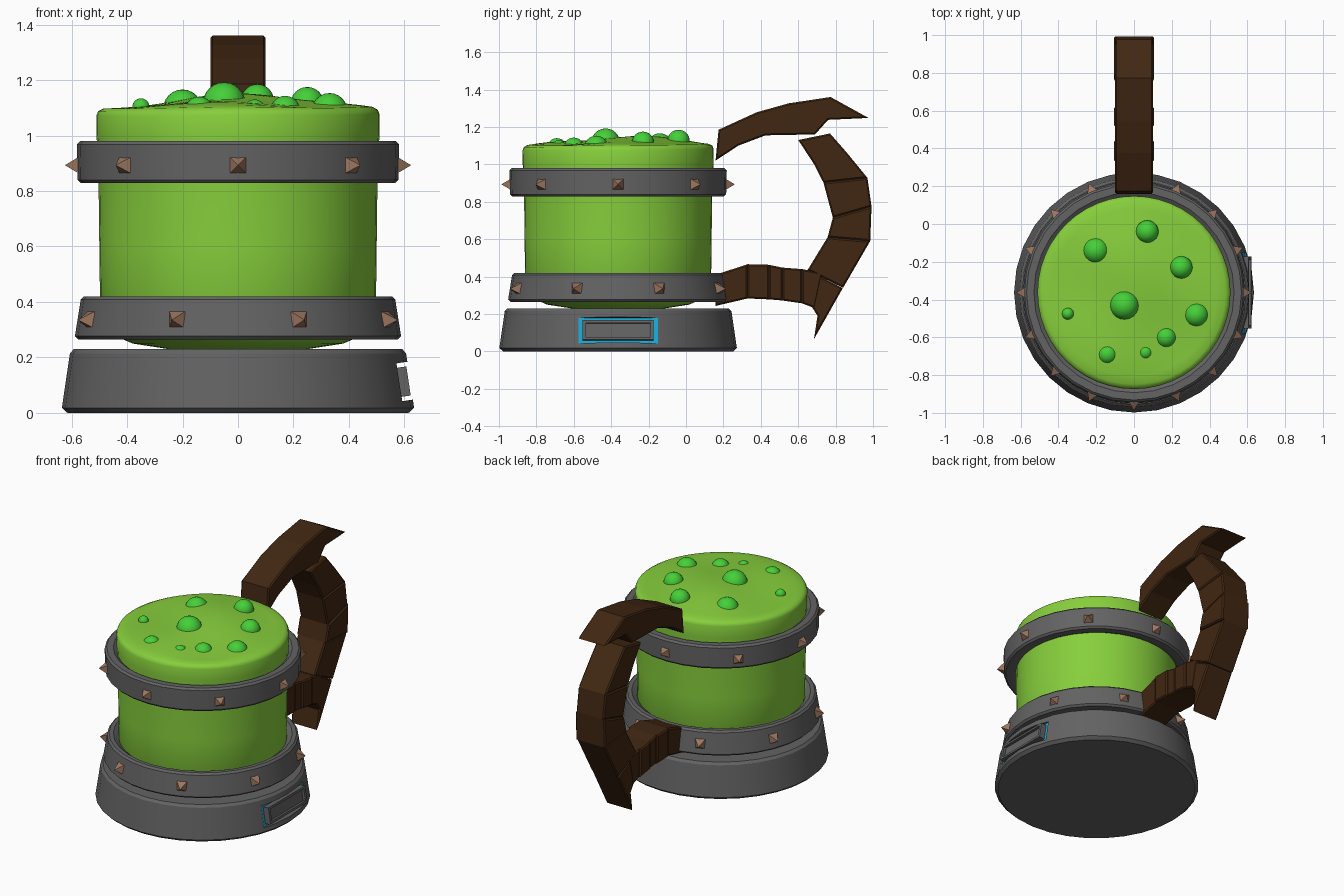
import bpy, bmesh, math
from mathutils import Matrix, Vector

if "Cube" in bpy.data.objects:
    bpy.data.objects.remove(bpy.data.objects["Cube"])

CY = -0.363  # mug axis


def mat(name, c):
    m = bpy.data.materials.new(name)
    m.diffuse_color = (*c, 1)
    m.use_nodes = True
    m.node_tree.nodes["Principled BSDF"].inputs["Base Color"].default_value = m.diffuse_color
    return m


GREY = mat("dark grey metal", (0.125, 0.125, 0.125))
GREEN = mat("slime green", (0.24, 0.62, 0.045))
BUBBLE = mat("bubble green", (0.06, 0.63, 0.04))
BROWN = mat("dark brown horn", (0.052, 0.020, 0.006))
COPPER = mat("copper spike", (0.33, 0.18, 0.115))
CYAN = mat("cyan glow", (0.01, 0.40, 0.68))


def finish(bm, name, mats, smooth=None):
    bmesh.ops.recalc_face_normals(bm, faces=bm.faces)
    me = bpy.data.meshes.new(name)
    bm.to_mesh(me)
    bm.free()
    ob = bpy.data.objects.new(name, me)
    bpy.context.collection.objects.link(ob)
    for m in mats:
        me.materials.append(m)
    if smooth:
        bpy.ops.object.select_all(action='DESELECT')
        ob.select_set(True)
        bpy.context.view_layer.objects.active = ob
        bpy.ops.object.shade_smooth_by_angle(angle=math.radians(smooth))
    return ob


def lathe(name, profile, mats, n=32, closed=False, warp=None, smooth=30):
    """Revolve (r, z) points around the mug axis; r = 0 makes a pole."""
    bm = bmesh.new()
    rings = []
    for r, z in profile:
        ring = []
        for i in range(1 if r == 0 else n):
            a = 2 * math.pi * i / n
            x, y = r * math.sin(a), -r * math.cos(a)
            ring.append(bm.verts.new((x, y + CY, z + (warp(x, y, z) if warp else 0))))
        rings.append(ring)
    pairs = list(zip(rings, rings[1:]))
    if closed:
        pairs.append((rings[-1], rings[0]))
    for a, b in pairs:
        for i in range(n):
            j = (i + 1) % n
            quad = [a[i % len(a)], a[j % len(a)], b[j % len(b)], b[i % len(b)]]
            bm.faces.new(list(dict.fromkeys(quad)))
    return finish(bm, name, mats, smooth)


def prism(name, pts, half, bevel=0.008):
    """Extrude a (y, z) outline across x, with chamfered edges."""
    bm = bmesh.new()
    f = bm.faces.new([bm.verts.new((-half, y, z)) for y, z in pts])
    ext = bmesh.ops.extrude_face_region(bm, geom=[f])
    bmesh.ops.translate(bm, vec=(2 * half, 0, 0),
                        verts=[v for v in ext["geom"] if isinstance(v, bmesh.types.BMVert)])
    rim = [e for e in bm.edges if abs(e.verts[0].co.x - e.verts[1].co.x) < 1e-6]
    bmesh.ops.bevel(bm, geom=rim, offset=bevel, segments=1, affect='EDGES')
    return finish(bm, name, [BROWN])


# Panel boxes sit on the tilted right flank of the base
TILT = Matrix.Translation((0, CY, 0.113)) @ Matrix.Rotation(-0.15, 4, 'Y')


def panel_box(bm, x0, x1, y0, y1, z0, z1):
    m = TILT @ Matrix.Translation(((x0 + x1) / 2, (y0 + y1) / 2, (z0 + z1) / 2)) \
        @ Matrix.Diagonal((x1 - x0, y1 - y0, z1 - z0, 1))
    # keep the panel centred in height after the tilt
    m = Matrix.Translation((0, 0, -0.6 * math.sin(0.15))) @ m
    m = Matrix.Translation((0.6 * (1 - math.cos(0.15)), 0, 0)) @ m
    bmesh.ops.create_cube(bm, size=1, matrix=m)


# Base with a pocket cut into the right side
base = lathe("base", [(0, 0), (0.615, 0), (0.635, 0.018), (0.606, 0.215),
                      (0.592, 0.23), (0, 0.23)], [GREY, CYAN], 32)
bm = bmesh.new()
panel_box(bm, 0.577, 0.75, -0.213, 0.213, -0.069, 0.069)
bmesh.ops.recalc_face_normals(bm, faces=bm.faces)
for f in bm.faces:
    f.material_index = 1 if f.normal.x < -0.8 else 0   # pocket floor only
cutter = finish(bm, "pocket_cutter", [GREY, CYAN])
cutter.hide_render = True
mod = base.modifiers.new("pocket", 'BOOLEAN')
mod.object = cutter
mod.operation = 'DIFFERENCE'
mod.solver = 'EXACT'
bpy.context.view_layer.objects.active = base
bpy.ops.object.modifier_move_to_index(modifier="pocket", index=0)
bpy.ops.object.modifier_apply(modifier="pocket")
bpy.data.objects.remove(cutter)

# Raised frame and inner plate in the pocket
bm = bmesh.new()
for s in (-1, 1):
    panel_box(bm, 0.57, 0.615, -0.19, 0.19, *sorted((s * 0.053, s * 0.038)))
    panel_box(bm, 0.57, 0.615, *sorted((s * 0.19, s * 0.172)), -0.038, 0.038)
panel_box(bm, 0.57, 0.598, -0.172, 0.172, -0.038, 0.038)
finish(bm, "base_panel_frame", [GREY])


# Slime body with a wavy, swollen top
def wave(x, y, z):
    if z < 1.05:
        return 0
    k = 1 - min(1, (x * x + y * y) / 0.26)
    return (0.004 * math.sin(4 * x + 1) + 0.008 * y
            + k * (0.012 * math.sin(9 * x + 2) + 0.012 * math.sin(8 * y + 5 * x)))


top = [(r, 1.1 + 0.03 * (1 - (r / 0.5) ** 2)) for r in (0.485, 0.44, 0.38, 0.31, 0.23, 0.15, 0.07, 0)]
lathe("slime_body", [(0, 0.228), (0.25, 0.23), (0.38, 0.25), (0.46, 0.285), (0.497, 0.36),
                     (0.5, 0.6), (0.503, 0.85), (0.51, 1.0), (0.511, 1.075), (0.504, 1.092)] + top,
      [GREEN], 48, warp=wave, smooth=60)

# Metal bands
for name, z0, z1, r0, r1 in (("lower_band", 0.265, 0.42, 0.588, 0.567),
                             ("upper_band", 0.828, 0.98, 0.578, 0.581)):
    lathe(name, [(0.497, z0 + 0.01), (0.52, z0), (r0 - 0.012, z0), (r0, z0 + 0.012),
                 (r1, z1 - 0.012), (r1 - 0.012, z1), (0.53, z1), (0.497, z1 - 0.025)],
          [GREY], 32, closed=True)

# Square spikes around each band
for name, z, r, off in (("lower_spikes", 0.335, 0.572, 0.5), ("upper_spikes", 0.893, 0.572, 0)):
    bm = bmesh.new()
    for i in range(8):
        m = Matrix.Translation((0, CY, z)) @ Matrix.Rotation((i + off) * math.pi / 4, 4, 'Z')
        h = 0.031
        sq = [bm.verts.new(m @ Vector((dx * h, -r, dz * h)))
              for dx, dz in ((-1, -1), (1, -1), (1, 1), (-1, 1))]
        tip = bm.verts.new(m @ Vector((0, -r - 0.052, 0)))
        bm.faces.new(sq)
        for k in range(4):
            bm.faces.new((sq[k], sq[(k + 1) % 4], tip))
    finish(bm, name, [COPPER])

# Bubbles: x, y, radius, top height
bm = bmesh.new()
for x, y, r, t in ((0.07, -0.04, 0.06, 1.185), (-0.2, -0.14, 0.07, 1.166), (0.25, -0.23, 0.06, 1.175),
                   (-0.05, -0.43, 0.077, 1.192), (0.33, -0.48, 0.065, 1.153), (0.17, -0.6, 0.055, 1.143),
                   (0.06, -0.68, 0.038, 1.13), (-0.14, -0.69, 0.053, 1.14), (-0.35, -0.475, 0.031, 1.134)):
    bmesh.ops.create_uvsphere(bm, u_segments=20, v_segments=12, radius=r,
                              matrix=Matrix.Translation((x, y, t - r)))
finish(bm, "bubbles", [BUBBLE], 60)

# Handle: horn on top, jointed back, lower arm
prism("handle_horn", [(0.158, 1.02), (0.174, 1.185), (0.377, 1.278), (0.548, 1.326), (0.773, 1.36),
                      (0.976, 1.248), (0.76, 1.238), (0.69, 1.16), (0.58, 1.158),
                      (0.425, 1.155), (0.28, 1.10)], 0.1)
back = [((0.60, 1.13), (0.77, 1.165)),
        ((0.685, 1.0), (0.862, 1.06)),
        ((0.735, 0.902), (0.97, 0.928)),
        ((0.785, 0.715), (0.992, 0.775)),
        ((0.757, 0.61), (0.985, 0.59)),
        ((0.65, 0.435), (0.84, 0.34))]
arm = [((0.152, 0.408), (0.158, 0.243)),
       ((0.33, 0.466), (0.33, 0.283)),
       ((0.443, 0.463), (0.443, 0.278)),
       ((0.515, 0.448), (0.515, 0.272)),
       ((0.62, 0.44), (0.62, 0.257)),
       ((0.73, 0.42), (0.69, 0.23))]
# first back joint is a five-sided piece, so its two spans are merged
prism("handle_back_1", [back[0][0], back[1][0], back[2][0], back[2][1], back[1][1], back[0][1]], 0.1)
for i in range(2, 5):
    (a, b), (c, d) = back[i], back[i + 1]
    prism(f"handle_back_{i}", [a, c, d, b], 0.107 if i % 2 else 0.1)
prism("handle_tail_spike", [(0.65, 0.437), (0.838, 0.338), (0.684, 0.065), (0.703, 0.19), (0.665, 0.25)], 0.098)
for i in range(5):
    (a, b), (c, d) = arm[i], arm[i + 1]
    prism(f"handle_arm_{i + 1}", [a, c, d, b], 0.107 if i % 2 else 0.1)
